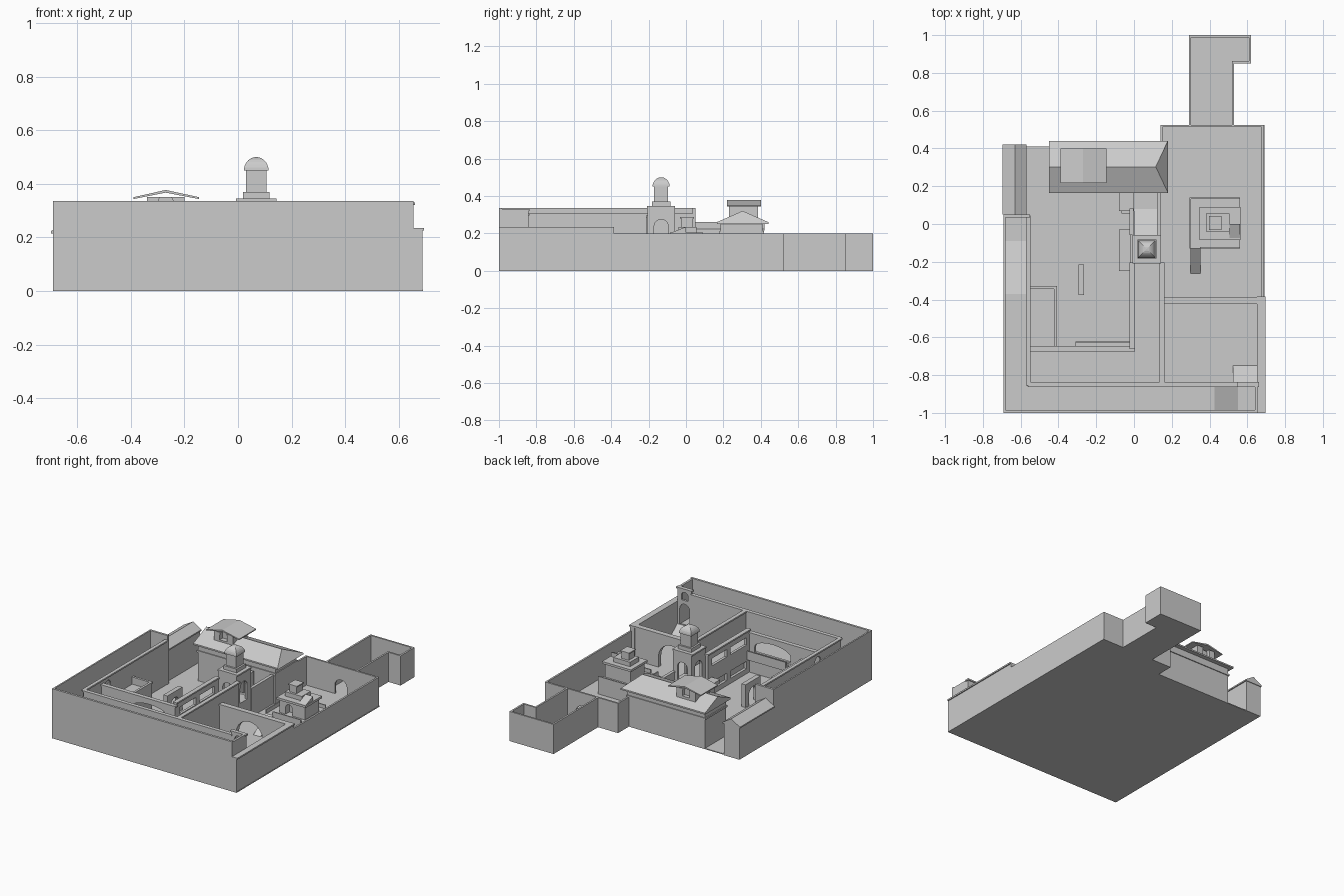
import bpy, bmesh, math
from mathutils import Vector

if "Cube" in bpy.data.objects:
    bpy.data.objects.remove(bpy.data.objects["Cube"])


def prism(name, pts, axis, a, b):
    """Extrude a 2D outline along an axis from a to b."""
    def place(p, d):
        return {"x": (d, p[0], p[1]), "y": (p[0], d, p[1]), "z": (p[0], p[1], d)}[axis]
    bm = bmesh.new()
    face = bm.faces.new([bm.verts.new(place(p, a)) for p in pts])
    out = bmesh.ops.extrude_face_region(bm, geom=[face])["geom"]
    move = Vector(place((0, 0), b - a))
    bmesh.ops.translate(bm, vec=move, verts=[g for g in out if isinstance(g, bmesh.types.BMVert)])
    bmesh.ops.recalc_face_normals(bm, faces=bm.faces)
    mesh = bpy.data.meshes.new(name)
    bm.to_mesh(mesh)
    bm.free()
    ob = bpy.data.objects.new(name, mesh)
    bpy.context.collection.objects.link(ob)
    return ob


def box(name, x0, x1, y0, y1, z0, z1):
    return prism(name, [(x0, y0), (x1, y0), (x1, y1), (x0, y1)], "z", z0, z1)


def wall(name, x0, x1, y0, y1, top, o=0.006):
    """Wall with a thin overhanging coping."""
    ob = box(name, x0, x1, y0, y1, 0, top - 0.01)
    box(name + "_coping", x0 - o, x1 + o, y0 - o, y1 + o, top - 0.01, top)
    return ob


def cut(ob, pts, axis, a, b):
    """Cut an extruded outline out of an object."""
    cutter = prism("cutter", pts, axis, a, b)
    cutter.hide_render = True
    mod = ob.modifiers.new("opening", "BOOLEAN")
    mod.operation, mod.object, mod.solver = "DIFFERENCE", cutter, "EXACT"
    bpy.context.view_layer.objects.active = ob
    bpy.ops.object.modifier_apply(modifier=mod.name)
    bpy.data.objects.remove(cutter)


def arch(mid, width, z0, z1, rise=None):
    """Outline of an arched opening."""
    r = width / 2
    rise = rise or r
    curve = [(mid + r * math.cos(math.pi * i / 10), z1 - rise + rise * math.sin(math.pi * i / 10))
             for i in range(11)]
    return [(mid - r, z0), (mid + r, z0)] + curve


def slot(a0, a1, z0, z1):
    return [(a0, z0), (a1, z0), (a1, z1), (a0, z1)]


def perimeter(name, pts, top, t):
    """Continuous right-angled wall, thickness on the left of the path."""
    pts = [Vector(p) for p in pts]
    inner = []
    for i, p in enumerate(pts):
        off = Vector((0, 0))
        for j in (i - 1, i):
            if 0 <= j < len(pts) - 1:
                d = (pts[j + 1] - pts[j]).normalized()
                off += Vector((-d.y, d.x)) * t
        inner.append(p + off)
    return prism(name, pts + inner[::-1], "z", 0, top)


# Ground slab
prism("ground", [(-.69, -1), (.69, -1), (.69, .525), (.53, .525), (.53, .85), (.62, .85),
                 (.62, 1), (.29, 1), (.29, .525), (.14, .525), (.14, .41), (-.69, .41)],
      "z", 0, 0.006)

# Tall outer walls on the south and west, lower wall around the corner yard
wall("south_wall", -.69, .655, -1, -.985, .335, 0)
wall("west_wall", -.69, -.68, -1, .05, .335, 0)
wall("west_wall_end", -.69, -.55, .035, .05, .335, 0)
east = box("corner_yard_east_wall", .655, .688, -1, -.385, 0, .225)
box("corner_yard_east_coping", .652, .695, -1, -.385, .225, .235)
box("passage_end_wall", .64, .655, -1, -.85, 0, .33)

# Inner walls of the raised passages
inner_w = wall("passage_inner_west_wall", -.565, -.553, -.85, .04, .305)
cut(inner_w, arch(-.6, .06, .15, .275), "x", -.6, -.5)
inner_s = wall("passage_inner_south_wall", -.555, .55, -.857, -.843, .305)
gate = wall("passage_gate_wall", .55, .655, -.857, -.843, .33)
cut(gate, arch(.6, .075, .02, .225), "y", -.9, -.8)
cut(gate, arch(.6, .05, .25, .305), "y", -.9, -.8)

# Raised passage floors and ramps
prism("south_passage_floor", [(-.68, 0), (.655, 0), (.655, .08), (.55, .08), (.425, .15), (-.68, .15)],
      "y", -.985, -.857)
prism("west_passage_floor", [(-.857, 0), (.035, 0), (.035, .07), (-.09, .07), (-.37, .15), (-.857, .15)],
      "x", -.68, -.565)
prism("gate_ramp", [(-.85, 0), (-.75, 0), (-.75, .006), (-.843, .08), (-.85, .08)], "x", .525, .655)

# South gallery overlooking the courtyard
box("gallery_floor", -.553, .14, -.843, -.65, 0, .14)
gal = wall("gallery_courtyard_wall", -.553, .0, -.67, -.653, .275)
cut(gal, arch(-.19, .27, .15, .235, .05), "y", -.7, -.6)
box("gallery_balcony", -.31, -.02, -.653, -.622, .1, .13)
box("gallery_balcony_rail", -.31, -.02, -.628, -.622, .13, .16)

# Corner terrace beside the gallery
box("terrace_floor", -.553, -.412, -.653, -.335, 0, .15)
wall("terrace_east_rail", -.42, -.41, -.653, -.33, .2, .003)
wall("terrace_north_rail", -.553, -.41, -.34, -.33, .2, .003)

# Long central passage with slit windows
box("central_passage_floor", 0, .14, -.65, -.2, 0, .14)
cw = wall("central_passage_west_wall", -.018, 0, -.655, -.21, .295)
for z in (.04, .2):
    for y0, y1 in ((-.62, -.45), (-.41, -.25)):
        cut(cw, slot(y0, y1, z, z + .05), "x", -.03, .02)
wall("central_passage_east_wall", .14, .155, -.85, -.21, .305)

# Bell tower: open arched base, stepped shaft and curved four-sided cap
TX, TY = .068, -.133
base = box("bell_tower_base", TX - .068, TX + .068, TY - .075, TY + .075, 0, .335)
cut(base, slot(TX - .05, TX + .05, .14, .315), "y", TY - .057, TY + .057)
cut(base, arch(TX, .075, .14, .275), "y", TY - .1, TY + .1)
cut(base, arch(TY, .075, .14, .275), "x", TX - .1, TX + .1)


def tower_block(name, r, z0, z1):
    return box(name, TX - r, TX + r, TY - r, TY + r, z0, z1)


tower_block("bell_tower_cornice", .075, .335, .345)
tower_block("bell_tower_step", .05, .345, .37)
tower_block("bell_tower_shaft", .038, .37, .45)
dome = tower_block("bell_tower_dome", .045, .45, .451)
bm = bmesh.new()
rings = []
for i in range(7):
    ang = math.pi / 2 * i / 7
    r, z = .046 * math.cos(ang), .45 + .05 * math.sin(ang)
    rings.append([bm.verts.new((TX + sx * r, TY + sy * r, z))
                  for sx, sy in ((-1, -1), (1, -1), (1, 1), (-1, 1))])
for lo, hi in zip(rings, rings[1:]):
    for k in range(4):
        n = (k + 1) % 4
        bm.faces.new((lo[k], lo[n], hi[n], hi[k]))
tip = bm.verts.new((TX, TY, .5))
for k in range(4):
    bm.faces.new((rings[-1][k], rings[-1][(k + 1) % 4], tip))
bm.faces.new(rings[0][::-1])
bm.to_mesh(dome.data)
bm.free()

# Passage from the tower down to the north building
prism("tower_ramp", [(-.058, 0), (.08, 0), (.08, .08), (-.058, .14)], "x", 0, .125)
box("tower_landing", 0, .125, .08, .19, 0, .08)
wall("landing_east_wall", .125, .14, -.055, .19, .2, .003)
wall("landing_west_wall", -.02, -.005, -.055, .08, .2, .003)
box("courtyard_porch", -.08, 0, .07, .17, 0, .19)
box("courtyard_porch_step", -.065, -.005, .055, .07, 0, .12)
box("courtyard_ledge", -.08, -.018, -.25, -.03, .1, .125)
box("courtyard_ledge_support", -.055, -.018, -.23, -.05, 0, .1)

# Freestanding arched slab in the courtyard
slab = box("courtyard_slab", -.295, -.265, -.375, -.215, 0, .16)
cut(slab, arch(-.295, .09, -.01, .12), "x", -.35, -.2)

# North building with a half-hipped roof
box("north_building", -.43, .15, .185, .41, 0, .25)
box("north_building_band", -.436, .156, .179, .416, .2, .212)
roof = prism("north_roof", [(.165, .25), (.44, .25), (.44, .26), (.303, .32), (.165, .26)],
             "x", -.45, .18)
for v in roof.data.vertices:
    if v.co.z > .31 and v.co.x > 0:
        v.co.x = .115
lantern = box("roof_lantern", -.34, -.2, .23, .385, .28, .35)
cut(lantern, arch(-.27, .055, .3, .36), "y", .2, .26)
cut(lantern, arch(-.27, .055, .3, .36), "y", .36, .42)
prism("roof_lantern_roof", [(-.39, .343), (-.27, .367), (-.145, .343), (-.145, .35),
                            (-.27, .377), (-.39, .35)], "y", .218, .4)

# Gabled block at the north west
box("gabled_block", -.69, -.575, .05, .415, 0, .22)
prism("gabled_block_roof", [(-.697, .215), (-.568, .215), (-.568, .224), (-.63, .262), (-.697, .224)],
      "y", .05, .42)

# East yard walls, including the narrow northern arm
perimeter("east_yard_wall", [(.688, -.39), (.688, .525), (.53, .525), (.53, .85), (.62, .85),
                             (.62, 1), (.29, 1), (.29, .525), (.14, .525), (.14, .18)], .2, .012)
arm = box("arm_gate_wall", .29, .53, .513, .525, 0, .2)
cut(arm, arch(.41, .09, .006, .11), "y", .45, .6)
yard = wall("yard_dividing_wall", .155, .688, -.42, -.39, .235, .003)
cut(yard, arch(.38, .2, .006, .175), "y", -.5, -.3)

# Stepped lookout in the east yard
look = box("lookout_base", .295, .56, -.13, .14, 0, .1)
cut(look, arch(0, .07, -.01, .08), "x", .28, .34)
for n, (x0, x1, y0, y1) in enumerate(((.295, .303, -.13, .14), (.295, .56, .132, .14),
                                      (.35, .56, -.13, -.122))):
    box(f"lookout_rail_{n}", x0, x1, y0, y1, .1, .125)
prism("lookout_stair", [(-.27, 0), (-.13, 0), (-.13, .1)], "x", .298, .352)
room = box("lookout_room", .36, .55, -.07, .08, .1, .195)
cut(room, arch(.43, .05, .1, .17), "y", -.1, -.03)
box("lookout_roof", .348, .565, -.085, .09, .19, .205)
prism("lookout_ramp", [(-.075, .205), (0, .205), (0, .235)], "x", .505, .56)
box("lookout_parapet", .38, .505, -.04, .055, .205, .235)
box("lookout_turret", .402, .456, -.025, .037, .235, .28)
box("lookout_turret_cap", .396, .462, -.031, .043, .28, .288)
